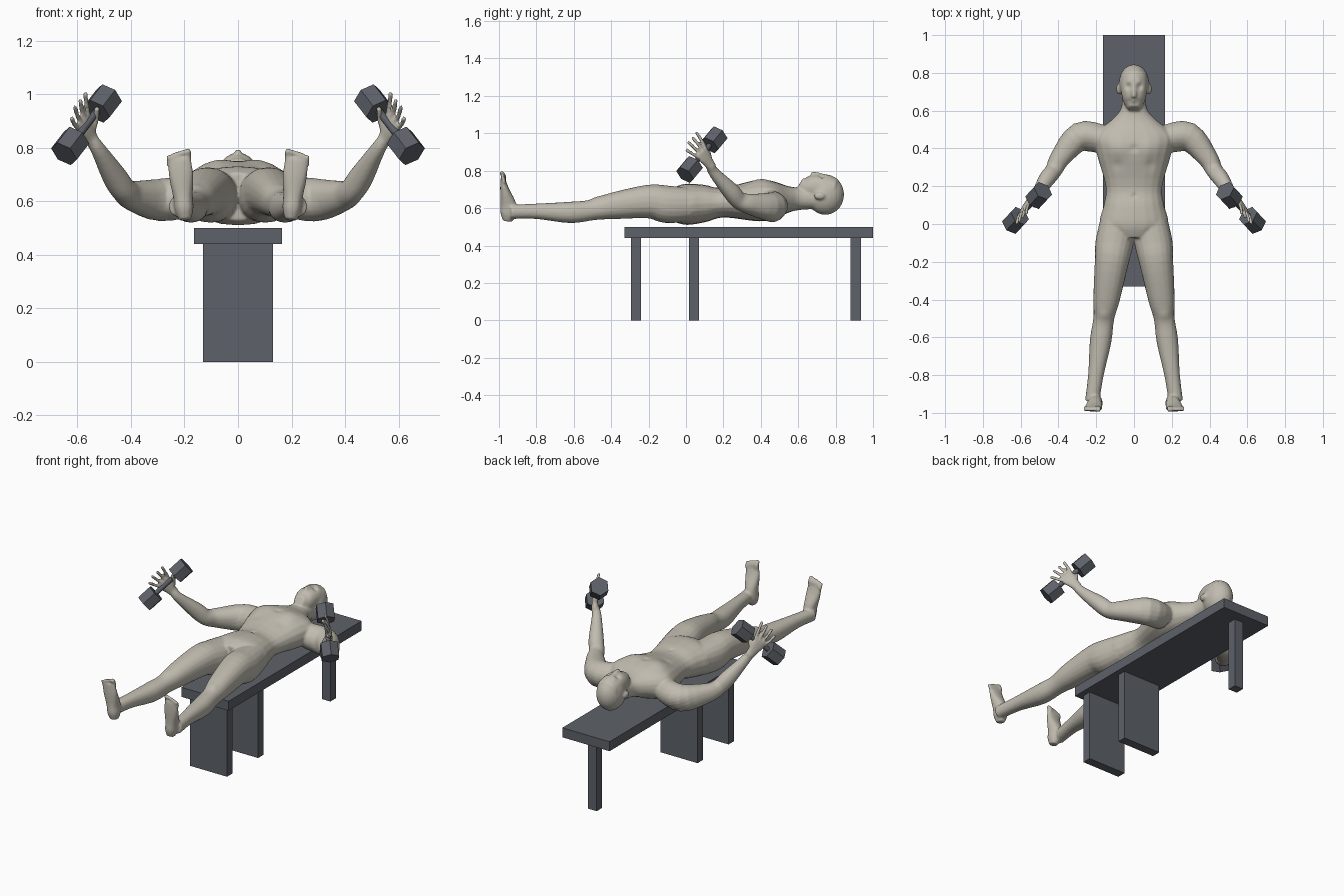
import bpy, bmesh
from math import sin, cos, pi, exp, copysign
from mathutils import Vector, Matrix

if "Cube" in bpy.data.objects:
    bpy.data.objects.remove(bpy.data.objects["Cube"])


def material(name, *rgb):
    mat = bpy.data.materials.new(name)
    mat.use_nodes = True
    mat.diffuse_color = (*rgb, 1)
    mat.node_tree.nodes["Principled BSDF"].inputs["Base Color"].default_value = (*rgb, 1)
    return mat


skin = material("warm grey skin", .53, .5, .43)
slate = material("dark slate", .11, .12, .14)


def finish(name, bm, *materials):
    mesh = bpy.data.meshes.new(name)
    bm.to_mesh(mesh)
    bm.free()
    for mat in materials:
        mesh.materials.append(mat)
    ob = bpy.data.objects.new(name, mesh)
    bpy.context.collection.objects.link(ob)
    return ob


def flip(vector, side):
    return Vector((vector[0] * side, vector[1], vector[2]))


# Bench: padded plank, two wide boards and one rear post
seat_bottom, seat_top = .44, .5


def box(name, half_width, front, back, bottom, top):
    bm = bmesh.new()
    place = Matrix.Translation((0, (front + back) / 2, (bottom + top) / 2))
    size = Matrix.Diagonal((2 * half_width, back - front, top - bottom, 1))
    bmesh.ops.create_cube(bm, size=1, matrix=place @ size)
    finish(name, bm, slate)


box("bench_top", .165, -.33, 1, seat_bottom, seat_top)
for name, half_width, front in (("front_board", .13, -.295), ("middle_board", .13, .015), ("rear_post", .03, .88)):
    box(name, half_width, front, front + .055, 0, seat_bottom)

# Dumbbells: two hexagonal weights on a round handle
grip_centre = Vector((.566, .085, .886))
grip = Vector((-.51, .55, .66)).normalized()

for label, side in (("left", 1), ("right", -1)):
    bm = bmesh.new()
    turn = flip(grip, side).to_track_quat('Z', 'Y').to_matrix().to_4x4()
    for offset, radius, depth, segments in ((-.12, .056, .09, 6), (.12, .056, .09, 6), (0, .014, .18, 12)):
        centre = flip(grip_centre + grip * offset, side)
        bmesh.ops.create_cone(bm, cap_ends=True, segments=segments, radius1=radius, radius2=radius,
                              depth=depth, matrix=Matrix.Translation(centre) @ turn)
    finish(label + "_dumbbell", bm, slate)

# Body: smooth lofts that are later fused into a single skin
body = bmesh.new()
across = Vector((1, 0, 0))
both, middle = (1, -1), (1,)


def spline(before, start, end, after, t):
    bend = 2 * before - 5 * start + 4 * end - after
    cubic = 3 * start - before - 3 * end + after
    return (2 * start + (end - before) * t + bend * t * t + cubic * t ** 3) / 2


def squarish(value):
    return copysign(abs(value) ** .9, value)


def loft(stations, ref=across, sides=both, steps=4, count=20):
    """Each station is x, y, z, half width along ref, half depth."""
    points = [Vector(p) for p in stations]
    padded = [points[0]] + points + [points[-1]]
    path = [spline(*padded[i:i + 4], k / steps) for i in range(len(points) - 1) for k in range(steps)]
    path.append(points[-1])
    for side in sides:
        rings = []
        for i, point in enumerate(path):
            ahead, behind = path[min(i + 1, len(path) - 1)], path[max(i - 1, 0)]
            tangent = flip(ahead - behind, side).normalized()
            u = flip(ref, side)
            u = (u - tangent * u.dot(tangent)).normalized()
            v = tangent.cross(u)
            ring = []
            for k in range(count):
                angle = 2 * pi * k / count
                rim = u * squarish(cos(angle)) * point[3] + v * squarish(sin(angle)) * point[4]
                ring.append(body.verts.new(flip(point, side) + rim))
            rings.append(ring)
        for a, b in zip(rings, rings[1:]):
            for k in range(count):
                body.faces.new((a[k], a[k - 1], b[k - 1], b[k]))
        body.faces.new(rings[0])
        body.faces.new(reversed(rings[-1]))


def ball(centre, radii, sides=both):
    for side in sides:
        place = Matrix.Translation(flip(centre, side)) @ Matrix.Diagonal((*radii, 1))
        bmesh.ops.create_uvsphere(body, u_segments=24, v_segments=16, radius=1, matrix=place)


def digit(points, radius, ref=across, sides=both):
    loft([(*p, radius, radius) for p in points], ref, sides, count=10)
    ball(points[-1], (radius, radius, radius), sides)


# Torso and neck: the spine rises slightly towards the head
torso = ((-.07, .1, .09), (0, .18, .11), (.1, .16, .1), (.2, .15, .08), (.38, .2, .11),
         (.47, .21, .1), (.55, .12, .07), (.61, .07, .06), (.7, .06, .06))
loft([(0, y, .62 + y / 20, width, depth) for y, width, depth in torso], sides=middle)

# Head, jaw, nose and ears
ball((0, .745, .672), (.08, .1, .108), middle)
jaw = ((.61, .735, .03), (.65, .715, .058), (.72, .71, .07), (.79, .69, .07))
loft([(0, y, z, r, r) for y, z, r in jaw], sides=middle)
digit([(0, .74, .77), (0, .7, .78), (0, .68, .782)], .013, sides=middle)
ball((.08, .715, .665), (.014, .03, .02))

# Legs spread steadily outwards from hip to ankle
leg = ((.02, .62, .09), (-.1, .62, .1), (-.2, .635, .09), (-.4, .61, .07), (-.5, .59, .055),
       (-.62, .577, .057), (-.8, .583, .041), (-.94, .58, .038))
loft([(.09 - .14 * y, y, z, r, r) for y, z, r in leg])

# Feet and toes
foot = ((-.955, .53, .022, .025), (-.95, .57, .035, .042), (-.95, .62, .037, .042),
        (-.97, .7, .046, .024), (-.98, .76, .042, .012))
loft([(.15 + .09 * z, y, z, width, depth) for y, z, width, depth in foot])
for i in range(5):
    x, tip = .188 + .0175 * i, .785 - .001 * i * (i + 1)
    digit([(x, -.977, .735), (x, -.973, tip - .02), (x, -.983, tip)], .0095 if i else .013)

# Arms
reach = Vector((.38, -.53, .76)).normalized()
inward = reach.cross(grip).normalized()
wrist = Vector((.535, .12, .83)) - inward * .015
arm = ((.17, .45, .62, .075), (.29, .46, .605, .08), (.39, .35, .62, .057), (.425, .285, .64, .047),
       (.46, .24, .69, .046), (.52, .15, .79, .029), (*wrist, .024))
loft([(x, y, z, r, r * .95) for x, y, z, r in arm], grip)


# Hands with open fingers
def hand_at(along, sideways, curl=0):
    return wrist + reach * along + grip * sideways + inward * curl


palm = ((-.02, .027, .02), (.02, .032, .018), (.06, .042, .016), (.095, .042, .012))
loft([(*hand_at(along, 0), width, depth) for along, width, depth in palm], grip)
for i in range(4):
    spread = .024 * (i - 1.5)
    length = .09 if i else .07
    digit([hand_at(.08, spread), hand_at(.085 + length / 2, spread * 1.35, .006),
           hand_at(.085 + length, spread * 1.6, .018)], .0095, grip)
digit([hand_at(.02, .02), hand_at(.055, .05, .014), hand_at(.095, .064, .03)], .011, inward)

# Fuse the lofts
bmesh.ops.recalc_face_normals(body, faces=body.faces)
figure = finish("figure", body)
fuse = figure.modifiers.new("fuse", 'REMESH')
fuse.mode = 'VOXEL'
fuse.voxel_size = .0068
relax = figure.modifiers.new("relax", 'SMOOTH')
relax.factor, relax.iterations = .5, 4
bpy.context.view_layer.update()
graph = bpy.context.evaluated_depsgraph_get()
fused = bpy.data.meshes.new_from_object(figure.evaluated_get(graph))
figure.modifiers.clear()
figure.data = fused

# Soft modelling: centre, radius and height of each swelling or hollow
forms = {"eye": (.031, .727, .775, .016, -.011), "brow": (.03, .752, .775, .014, .004),
         "lips": (0, .65, .77, .013, .006), "chin fold": (0, .634, .768, .01, -.004),
         "chest": (.09, .4, .75, .06, .01), "breastbone": (0, .4, .76, .02, -.008),
         "ribs": (.09, .31, .74, .03, -.006), "navel": (0, .15, .72, .012, -.01),
         "knee": (.16, -.48, .64, .03, .008)}
bm = bmesh.new()
bm.from_mesh(fused)
for x, y, z, radius, height in forms.values():
    for side in (both if x else middle):
        centre = Vector((x * side, y, z))
        for vert in bm.verts:
            away = (vert.co - centre).length / radius
            if away < 2.5:
                vert.co.z += height * exp(-away * away)

# Shorts: clean waist and hem lines cut into the skin
waist, hem = .1, -.18
for y in (waist, hem):
    bmesh.ops.bisect_plane(bm, geom=[*bm.verts, *bm.edges, *bm.faces], plane_co=(0, y, 0), plane_no=(0, 1, 0))
for face in bm.faces:
    centre = face.calc_center_median()
    face.smooth = True
    face.material_index = int(hem < centre.y < waist and abs(centre.x) < .3)
bm.to_mesh(fused)
bm.free()
fused.materials.clear()
for mat in (skin, slate):
    fused.materials.append(mat)
